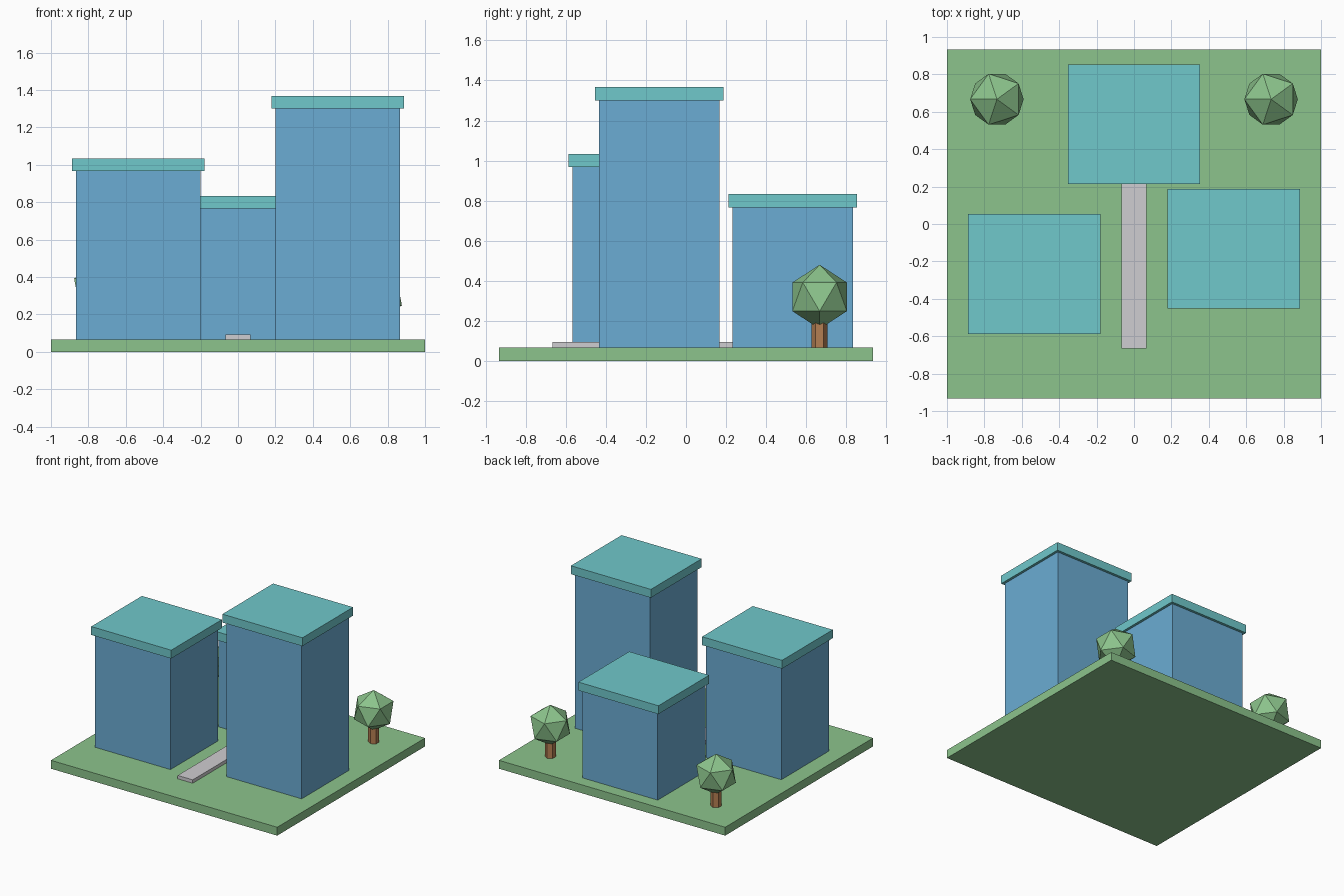
import bpy
from math import pi

cube = bpy.data.objects.get("Cube")
if cube:
    bpy.data.objects.remove(cube, do_unlink=True)


def linear(c):
    c /= 255
    return c / 12.92 if c <= 0.04045 else ((c + 0.055) / 1.055) ** 2.4


def material(name, *rgb):
    mat = bpy.data.materials.new(name)
    color = (*[linear(c) for c in rgb], 1)
    mat.use_nodes = True
    mat.diffuse_color = color
    mat.node_tree.nodes["Principled BSDF"].inputs["Base Color"].default_value = color
    return mat


GREEN = material("leaf green", 140, 196, 140)
BLUE = material("wall blue", 107, 172, 211)
TEAL = material("roof teal", 112, 200, 203)
GREY = material("path grey", 207, 205, 209)
BROWN = material("bark brown", 180, 126, 82)


def finish(name, mat):
    obj = bpy.context.object
    obj.name = name
    obj.data.materials.append(mat)
    return obj


def box(name, mat, center, size, z0, z1):
    """Box given by its plan centre, plan size and height range."""
    bpy.ops.mesh.primitive_cube_add(size=1, location=(*center, (z0 + z1) / 2))
    obj = finish(name, mat)
    obj.scale = (*size, z1 - z0)
    bpy.ops.object.transform_apply(location=False, rotation=False, scale=True)


GROUND = 0.067

# Lawn slab and footpath
box("lawn", GREEN, (0, 0), (2, 1.867), 0, GROUND)
box("footpath", GREY, (0, -0.2), (0.133, 0.933), GROUND, 0.094)

# Three towers, each with an overhanging flat roof
for name, center, top in (("right", (-0.533, -0.267), 0.967),
                          ("left", (0.533, -0.133), 1.3),
                          ("back", (0, 0.533), 0.767)):
    box(name + "_tower_walls", BLUE, center, (0.667, 0.6), GROUND, top)
    box(name + "_tower_roof", TEAL, center, (0.707, 0.64), top, top + 0.067)

# Two faceted trees at the back corners
for side, x in (("right", -0.733), ("left", 0.733)):
    bpy.ops.mesh.primitive_cylinder_add(vertices=6, radius=0.04, depth=0.2,
                                        location=(x, 0.667, 0.105))
    finish(side + "_tree_trunk", BROWN)
    bpy.ops.mesh.primitive_ico_sphere_add(subdivisions=1, radius=0.16,
                                          location=(x, 0.667, 0.32),
                                          rotation=(0, 0, pi))
    finish(side + "_tree_crown", GREEN)
